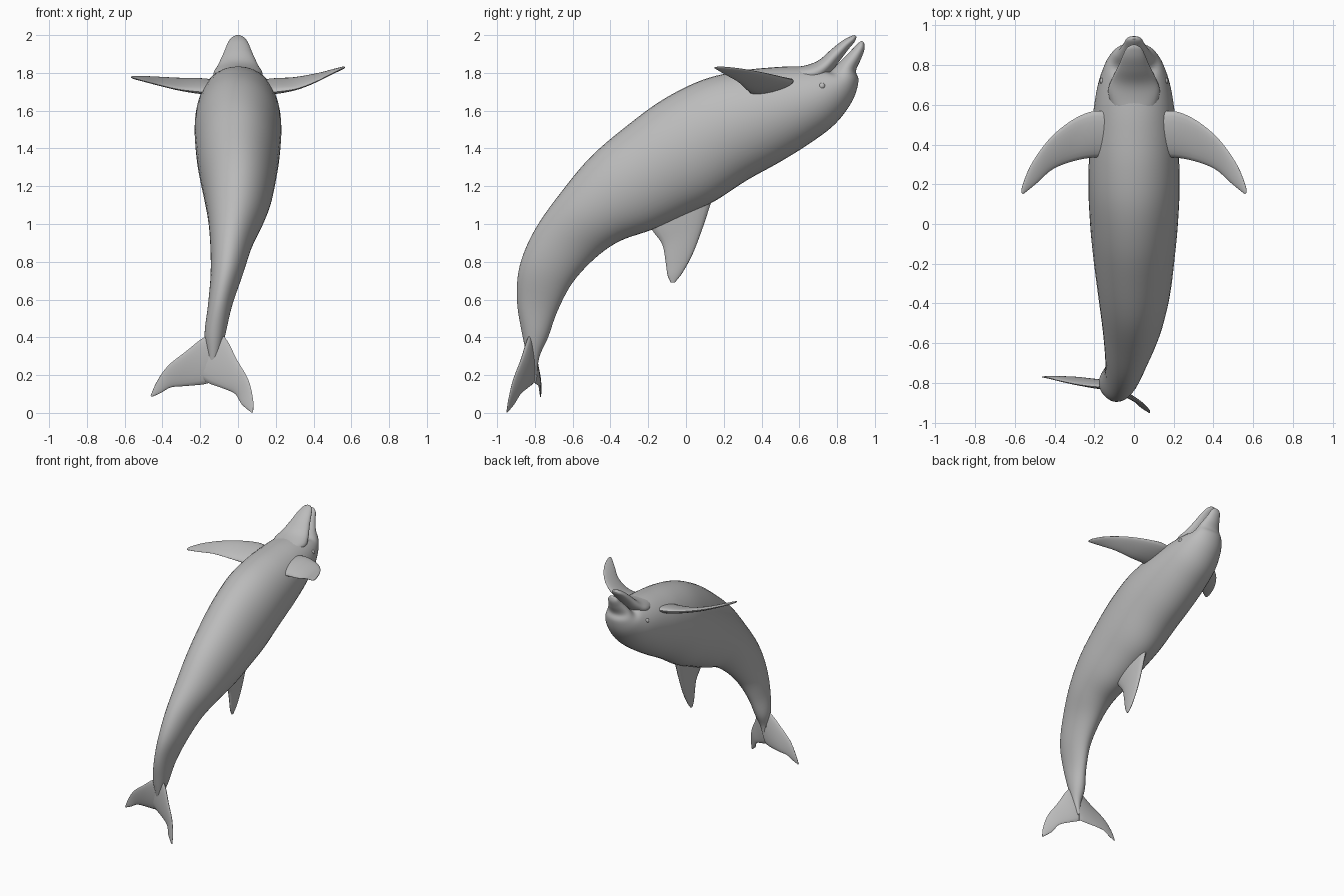
import bpy, bmesh, math
from mathutils import Vector

cube = bpy.data.objects.get("Cube")
if cube:
    bpy.data.objects.remove(cube, do_unlink=True)

skin = bpy.data.materials.new("grey skin")
skin.use_nodes = True
GREY = (0.5, 0.5, 0.5, 1)
skin.diffuse_color = GREY
skin.node_tree.nodes["Principled BSDF"].inputs["Base Color"].default_value = GREY


def finish(name, bm):
    """Turn a bmesh into a smooth-shaded object."""
    bmesh.ops.recalc_face_normals(bm, faces=bm.faces)
    mesh = bpy.data.meshes.new(name)
    bm.to_mesh(mesh)
    bm.free()
    mesh.materials.append(skin)
    obj = bpy.data.objects.new(name, mesh)
    bpy.context.collection.objects.link(obj)
    bpy.ops.object.select_all(action='DESELECT')
    obj.select_set(True)
    bpy.context.view_layer.objects.active = obj
    bpy.ops.object.shade_smooth_by_angle(angle=math.radians(60))
    return obj


def spline(p, i, t):
    """Catmull-Rom point between p[i] and p[i + 1]."""
    a, b, c, d = (p[min(max(k, 0), len(p) - 1)] for k in range(i - 1, i + 3))
    return (b * 2 + (c - a) * t + (a * 2 - b * 5 + c * 4 - d) * t ** 2
            + (b * 3 - a - c * 3 + d) * t ** 3) / 2


def loft(name, sections, side, sides=32, steps=5):
    """Skin elliptical rings; each section is (edge, opposite edge, half thickness)."""
    side = Vector(side).normalized()
    edges_a = [Vector(s[0]) for s in sections]
    edges_b = [Vector(s[1]) for s in sections]
    halves = [s[2] for s in sections]
    stops = [(i, k / steps) for i in range(len(sections) - 1) for k in range(steps)]
    stops.append((len(sections) - 2, 1))
    bm = bmesh.new()
    rings = []
    for i, t in stops:
        a, b = spline(edges_a, i, t), spline(edges_b, i, t)
        half = max(spline(halves, i, t), 0.001)
        ring = []
        for k in range(sides):
            ang = math.tau * k / sides
            ring.append(bm.verts.new((a + b) / 2 + (a - b) / 2 * math.cos(ang)
                                     + side * half * math.sin(ang)))
        rings.append(ring)
    for r, s in zip(rings, rings[1:]):
        for k in range(sides):
            j = (k + 1) % sides
            bm.faces.new((r[k], r[j], s[j], s[k]))
    bm.faces.new(rings[0])
    bm.faces.new(rings[-1])
    return finish(name, bm)


def spine(rows):
    """Rows of belly y, z, back y, z, centre x, half width."""
    return [((x, by, bz), (x, ky, kz), w) for by, bz, ky, kz, x, w in rows]


# Body with the upper jaw, from tail stock to beak tip
loft("body", spine([
    (-.81, .2, -.79, .2, -.14, .008),
    (-.84, .3, -.775, .3, -.13, .03),
    (-.87, .43, -.73, .4, -.122, .055),
    (-.895, .6, -.68, .54, -.095, .064),
    (-.88, .78, -.6, .69, -.06, .085),
    (-.8, .97, -.48, .82, -.035, .112),
    (-.66, 1.17, -.35, .91, -.01, .15),
    (-.5, 1.36, -.18, .97, 0, .182),
    (-.3, 1.53, 0, 1.05, 0, .207),
    (-.12, 1.66, .15, 1.12, 0, .222),
    (.08, 1.76, .32, 1.23, 0, .23),
    (.28, 1.81, .5, 1.33, 0, .223),
    (.47, 1.83, .66, 1.43, 0, .205),
    (.6, 1.835, .79, 1.53, 0, .182),
    (.7, 1.83, .88, 1.65, 0, .148),
    (.76, 1.81, .913, 1.755, 0, .115),
    (.82, 1.865, .9, 1.81, 0, .085),
    (.875, 1.92, .925, 1.87, 0, .056),
    (.915, 1.96, .945, 1.925, 0, .038),
    (.932, 1.97, .943, 1.96, 0, .014)]), (1, 0, 0), 40)

# Lower jaw, parted from the beak
loft("lower_jaw", spine([
    (.52, 1.825, .6, 1.7, 0, .1),
    (.62, 1.837, .71, 1.75, 0, .13),
    (.7, 1.865, .765, 1.8, 0, .11),
    (.77, 1.925, .815, 1.865, 0, .08),
    (.83, 1.972, .86, 1.925, 0, .058),
    (.875, 1.995, .893, 1.965, 0, .038),
    (.895, 2, .903, 1.99, 0, .014)]), (1, 0, 0), 28)

# Flippers, the two tips held at different heights
for name, s, lift in (("left_flipper", 1, .05), ("right_flipper", -1, 0)):
    rows = [(.1, .55, .1, .33, 1.72, .03),
            (.19, .57, .2, .335, 1.73, .03),
            (.3, .53, .31, .315, 1.74, .02),
            (.42, .435, .41, .275, 1.755, .014),
            (.515, .305, .49, .205, 1.768, .01),
            (.56, .2, .545, .16, 1.775, .007),
            (.567, .16, .56, .15, 1.776, .003)]
    sections = []
    for ax, ay, bx, by, z, t in rows:
        z += lift * max(0, (ax - .2) / .36) ** 2
        drop = .13 * (ay - by)
        sections.append(((s * ax, ay, z + drop), (s * bx, by, z - drop), t))
    loft(name, sections, (-.2 * s, -.25, 1), 20)

# Dorsal fin, swept towards the tail
loft("dorsal_fin", [
    ((0, .16, 1.2), (0, -.24, 1.05), .04),
    ((0, .125, 1.09), (0, -.17, .955), .032),
    ((0, .085, .97), (0, -.125, .89), .024),
    ((0, .035, .84), (0, -.108, .8), .017),
    ((0, -.02, .74), (0, -.098, .73), .011),
    ((0, -.06, .69), (0, -.08, .69), .004)], (1, 0, 0), 20)

# Tail flukes, twisted about the stock
loft("left_fluke", [
    ((-.15, -.81, .43), (-.19, -.8, .18), .02),
    ((-.07, -.835, .4), (-.15, -.81, .155), .02),
    ((-.005, -.875, .28), (-.08, -.84, .13), .014),
    ((.055, -.915, .175), (-.015, -.875, .1), .01),
    ((.08, -.94, .07), (.02, -.91, .045), .007),
    ((.08, -.95, .003), (.07, -.945, .003), .003)], (.5, .85, .1), 20)
loft("right_fluke", [
    ((-.09, -.82, .43), (-.15, -.8, .16), .02),
    ((-.18, -.82, .4), (-.19, -.79, .15), .02),
    ((-.27, -.81, .33), (-.28, -.775, .142), .014),
    ((-.37, -.79, .25), (-.355, -.77, .135), .01),
    ((-.43, -.775, .165), (-.41, -.77, .105), .007),
    ((-.463, -.77, .09), (-.455, -.77, .085), .003)], (.1, 1, .15), 20)

# Eyes
for name, s in (("left_eye", 1), ("right_eye", -1)):
    bm = bmesh.new()
    bmesh.ops.create_uvsphere(bm, u_segments=16, v_segments=10, radius=.018)
    bmesh.ops.translate(bm, verts=bm.verts, vec=(s * .155, .72, 1.73))
    finish(name, bm)
